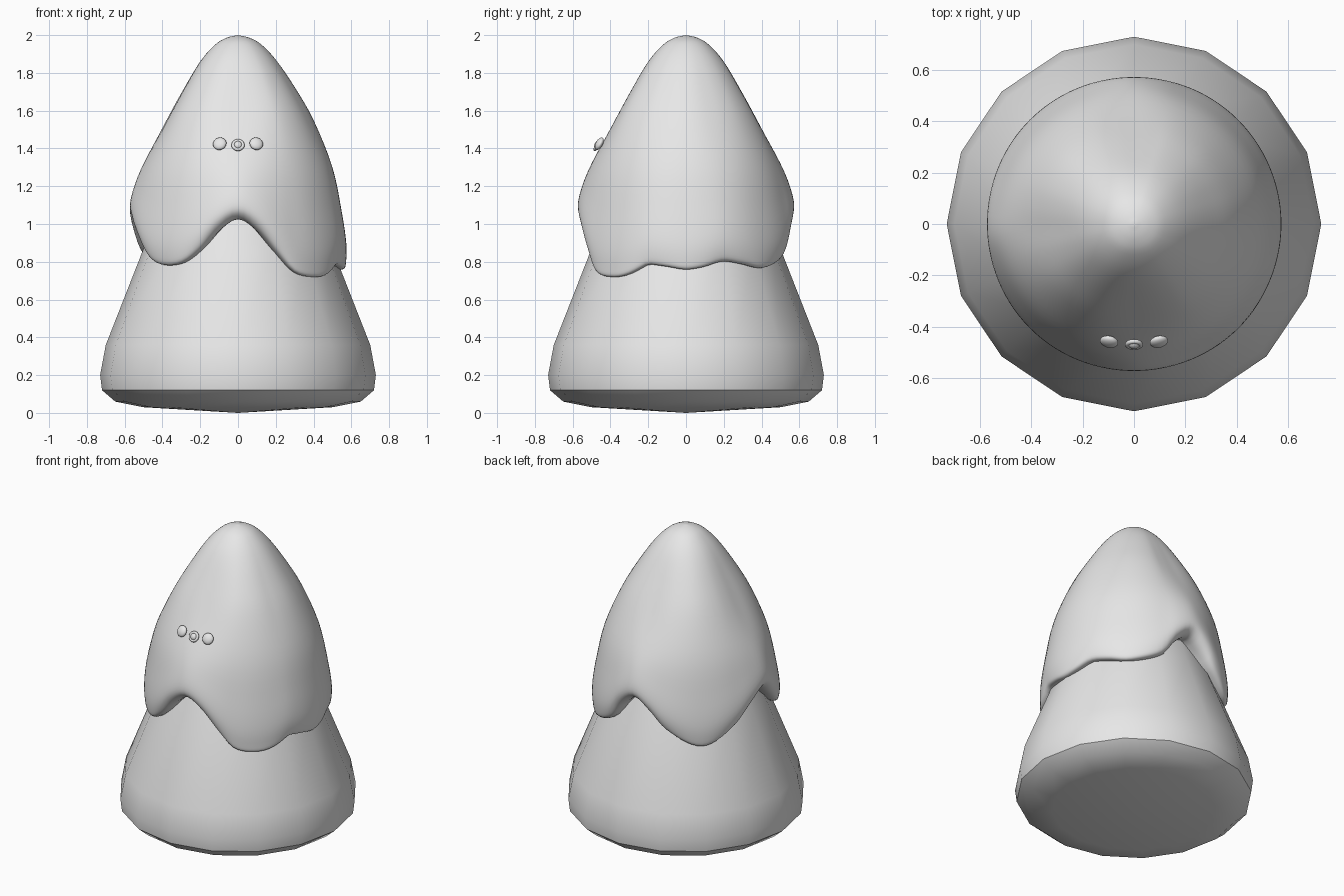
import bpy, bmesh, math
from mathutils import Matrix, Vector

cube = bpy.data.objects.get("Cube")
if cube:
    bpy.data.objects.remove(cube)

grey = bpy.data.materials.new("light_grey")
grey.use_nodes = True
grey.diffuse_color = (0.8, 0.8, 0.8, 1)
grey.node_tree.nodes["Principled BSDF"].inputs["Base Color"].default_value = (0.8, 0.8, 0.8, 1)


def finish(name, bm, angle):
    bmesh.ops.remove_doubles(bm, verts=bm.verts, dist=0.0005)
    bmesh.ops.recalc_face_normals(bm, faces=bm.faces)
    mesh = bpy.data.meshes.new(name)
    bm.to_mesh(mesh)
    bm.free()
    mesh.materials.append(grey)
    obj = bpy.data.objects.new(name, mesh)
    bpy.context.collection.objects.link(obj)
    bpy.ops.object.select_all(action='DESELECT')
    obj.select_set(True)
    bpy.context.view_layer.objects.active = obj
    bpy.ops.object.shade_smooth_by_angle(angle=math.radians(angle))
    return obj


def loft(name, sides, profile_at, angle):
    """Skin a ring of (radius, height) profiles, one per azimuth in degrees."""
    bm = bmesh.new()
    columns = []
    for i in range(sides):
        deg = 360 * i / sides
        a = math.radians(deg)
        columns.append([bm.verts.new((r * math.cos(a), r * math.sin(a), z))
                        for r, z in profile_at(deg)])
    for i, col in enumerate(columns):
        nxt = columns[(i + 1) % sides]
        for j in range(len(col) - 1):
            bm.faces.new((col[j], nxt[j], nxt[j + 1], col[j + 1]))
    return finish(name, bm, angle)


def spline(points, steps):
    """Rounded path through the points."""
    pts = [Vector(p) for p in points]
    pts = [2 * pts[0] - pts[1]] + pts + [2 * pts[-1] - pts[-2]]
    out = []
    for a, b, c, d in zip(pts, pts[1:], pts[2:], pts[3:]):
        for k in range(steps):
            t = k / steps
            out.append(0.5 * (2 * b + (c - a) * t + (2 * a - 5 * b + 4 * c - d) * t * t
                              + (3 * b - a - 3 * c + d) * t ** 3))
    return out + [pts[-2]]


# Body: sixteen-sided cone with a shallow rounded base
body_profile = [(0, 0), (0.5, 0.03), (0.65, 0.06), (0.72, 0.12), (0.73, 0.2),
                (0.7, 0.36), (0.5, 0.87), (0.44, 1.03), (0.3, 1.35), (0, 1.4)]
loft("body", 16, lambda deg: body_profile, 40)

# Hood: dome whose wavy hem rises in notches and drops in lobes
hem = [(-21, .785), (-10, .77), (0, .755), (10, .77), (21, .80), (33, .785),
       (48, .765), (68, .83), (79, .96), (90, 1.03), (101, .96), (113, .85),
       (135, .75), (156, .84), (171, .96), (184, 1.03), (198, .93), (212, .82),
       (224, .78), (237, .79), (248, .86), (259, .97), (270, 1.03), (281, .97),
       (293, .84), (303, .74), (316, .715), (327, .73), (339, .785)]
hem_path = spline(hem, 12)
notch = [(0, 2), (.06, 1.986), (.12, 1.95), (.2, 1.86), (.3, 1.69), (.4, 1.505),
         (.5, 1.32), (.55, 1.2), (.573, 1.1), (.555, 1.05), (.5, 1.025), (.4, 1.04)]
lobe = [(0, 2), (.06, 1.986), (.12, 1.953), (.2, 1.87), (.3, 1.725), (.4, 1.55),
        (.5, 1.3), (.55, 1.06), (.573, .9), (.572, .8), (.56, .762), (.52, .76)]


def hem_height(deg):
    if deg > 339:
        deg -= 360
    for p, q in zip(hem_path, hem_path[1:]):
        if p.x <= deg <= q.x:
            return p.y + (q.y - p.y) * (deg - p.x) / (q.x - p.x)
    return hem_path[-1].y


def hood_profile(deg):
    w = (1.03 - hem_height(deg)) / 0.275
    return spline([Vector(n).lerp(Vector(l), w) for n, l in zip(notch, lobe)], 4)


loft("hood", 112, hood_profile, 80)


# Face: parts lie flat against the sloping front of the hood
def place(x, y, z):
    turn = math.atan2(x, -y)
    return (Matrix.Translation((x, y, z)) @ Matrix.Rotation(turn, 4, 'Z')
            @ Matrix.Rotation(math.radians(62), 4, 'X'))


def button(name, matrix, radius, depth):
    bm = bmesh.new()
    bmesh.ops.create_uvsphere(bm, u_segments=24, v_segments=12, radius=1,
                              matrix=matrix @ Matrix.Diagonal((radius, radius, depth, 1)))
    finish(name, bm, 60)


for side, x in (("left", 0.097), ("right", -0.097)):
    button(side + "_eye", place(x, -0.459, 1.425), 0.036, 0.018)

nose = place(0, -0.47, 1.418)
button("nose_center", nose, 0.022, 0.016)
bpy.ops.mesh.primitive_torus_add(major_segments=28, minor_segments=10,
                                 major_radius=0.026, minor_radius=0.009)
ring = bpy.context.object
ring.name = "nose_ring"
ring.matrix_world = nose
ring.data.materials.append(grey)
bpy.ops.object.shade_smooth()
